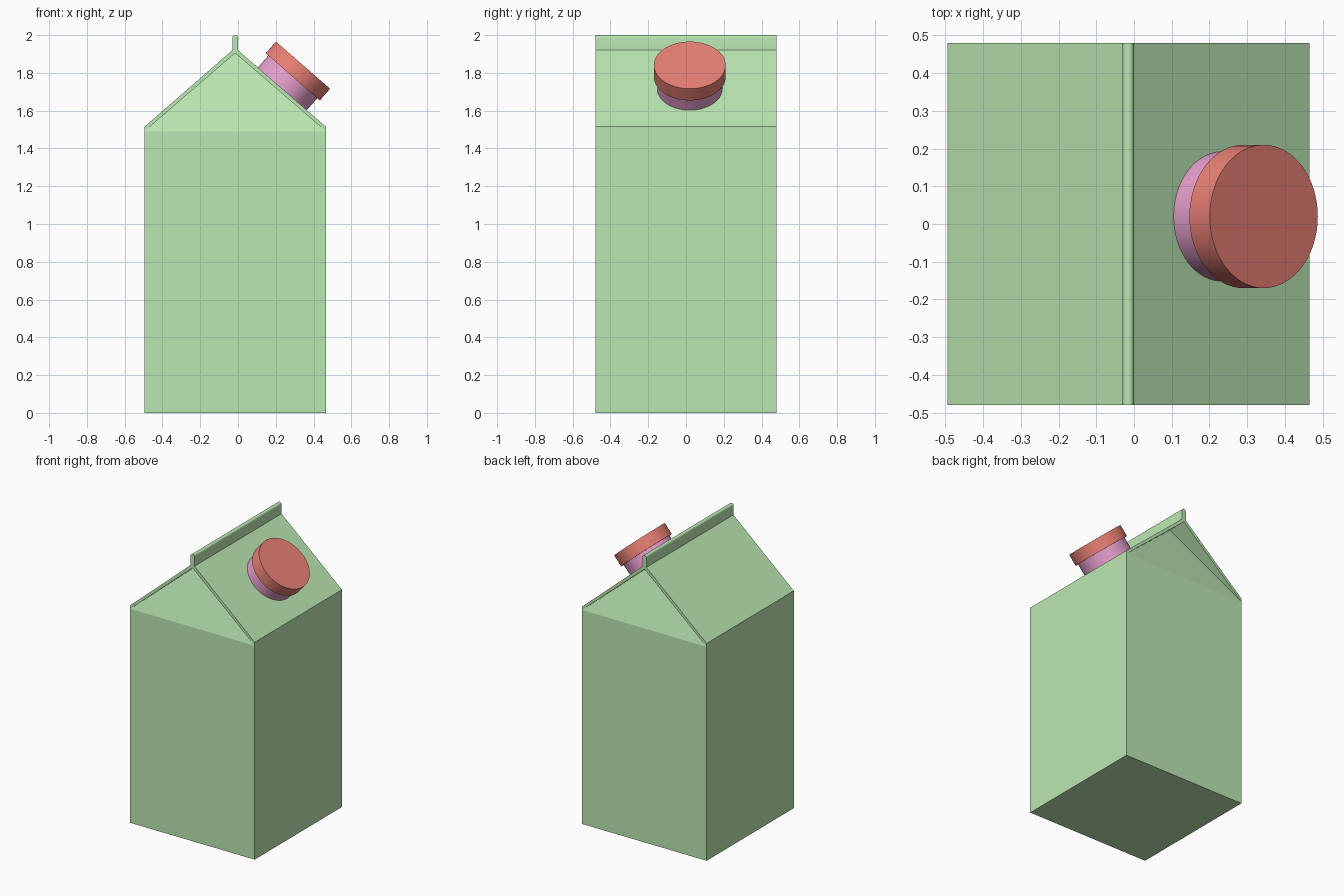
import bpy, bmesh
from math import radians, sin, cos, pi, atan2
from mathutils import Vector

if "Cube" in bpy.data.objects:
    bpy.data.objects.remove(bpy.data.objects["Cube"])

XL, XR, YH = -0.495, 0.465, 0.48      # carton footprint
CX = (XL + XR) / 2                    # ridge position
EAVE, RIDGE, TOP = 1.515, 1.92, 2.0
UNDER, FOLD = 0.024, 0.34             # board thickness, depth of folded gable
FIN = 0.015                           # half thickness of top fin


def material(name, rgb):
    m = bpy.data.materials.new(name)
    m.diffuse_color = (*rgb, 1)
    m.use_nodes = True
    m.node_tree.nodes["Principled BSDF"].inputs["Base Color"].default_value = m.diffuse_color
    return m


def smooth(ob, deg):
    bpy.ops.object.select_all(action='DESELECT')
    ob.select_set(True)
    bpy.context.view_layer.objects.active = ob
    bpy.ops.object.shade_smooth_by_angle(angle=radians(deg))


# carton: one closed shell with roof, fin and folded-in gables
def make_carton():
    arc = [(CX + FIN * cos(a), TOP - FIN + FIN * sin(a))
           for a in (pi * i / 12 for i in range(13))]
    outer = [(XR, EAVE), (CX + FIN, RIDGE), *arc, (CX - FIN, RIDGE), (XL, EAVE)]
    lower = [(XL, EAVE - UNDER), (CX, RIDGE - UNDER + 0.008), (XR, EAVE - UNDER)]
    bm = bmesh.new()
    ends = []
    for y in (-YH, YH):
        o = [bm.verts.new((x, y, z)) for x, z in outer]
        left, peak, right = [bm.verts.new((x, y, z)) for x, z in lower]
        fold = bm.verts.new((CX, y * FOLD / YH, lower[1][1]))
        b0, b1 = bm.verts.new((XL, y, 0)), bm.verts.new((XR, y, 0))
        bm.faces.new(o + [left, peak, right])       # board edge
        bm.faces.new((left, right, fold))           # folded gable
        bm.faces.new((left, fold, peak))            # roof undersides
        bm.faces.new((right, peak, fold))
        bm.faces.new((b0, b1, right, left))         # wall
        ends.append([b1, right] + o + [left, b0])
    f, b = ends
    for i in range(len(f)):
        j = (i + 1) % len(f)
        bm.faces.new((f[i], f[j], b[j], b[i]))
    # merge the eave strips into the side walls
    bmesh.ops.recalc_face_normals(bm, faces=bm.faces)
    me = bpy.data.meshes.new("carton")
    bm.to_mesh(me)
    bm.free()
    ob = bpy.data.objects.new("carton", me)
    bpy.context.collection.objects.link(ob)
    me.materials.append(material("green_card", (0.50, 0.80, 0.45)))
    smooth(ob, 17)


make_carton()

# spout and cap stand square to the right roof slope
tilt = atan2(RIDGE - EAVE, XR - CX - FIN)
normal = Vector((sin(tilt), 0, cos(tilt)))
base = Vector((0.237, 0.02, 1.718))


def disc(name, radius, start, end, rgb):
    bpy.ops.mesh.primitive_cylinder_add(
        vertices=64, radius=radius, depth=end - start,
        location=base + normal * (start + end) / 2, rotation=(0, tilt, 0))
    ob = bpy.context.object
    ob.name = name
    ob.data.materials.append(material(name + "_plastic", rgb))
    smooth(ob, 30)


disc("spout", 0.172, -0.005, 0.083, (0.80, 0.35, 0.62))
disc("cap", 0.19, 0.081, 0.163, (0.82, 0.22, 0.18))
